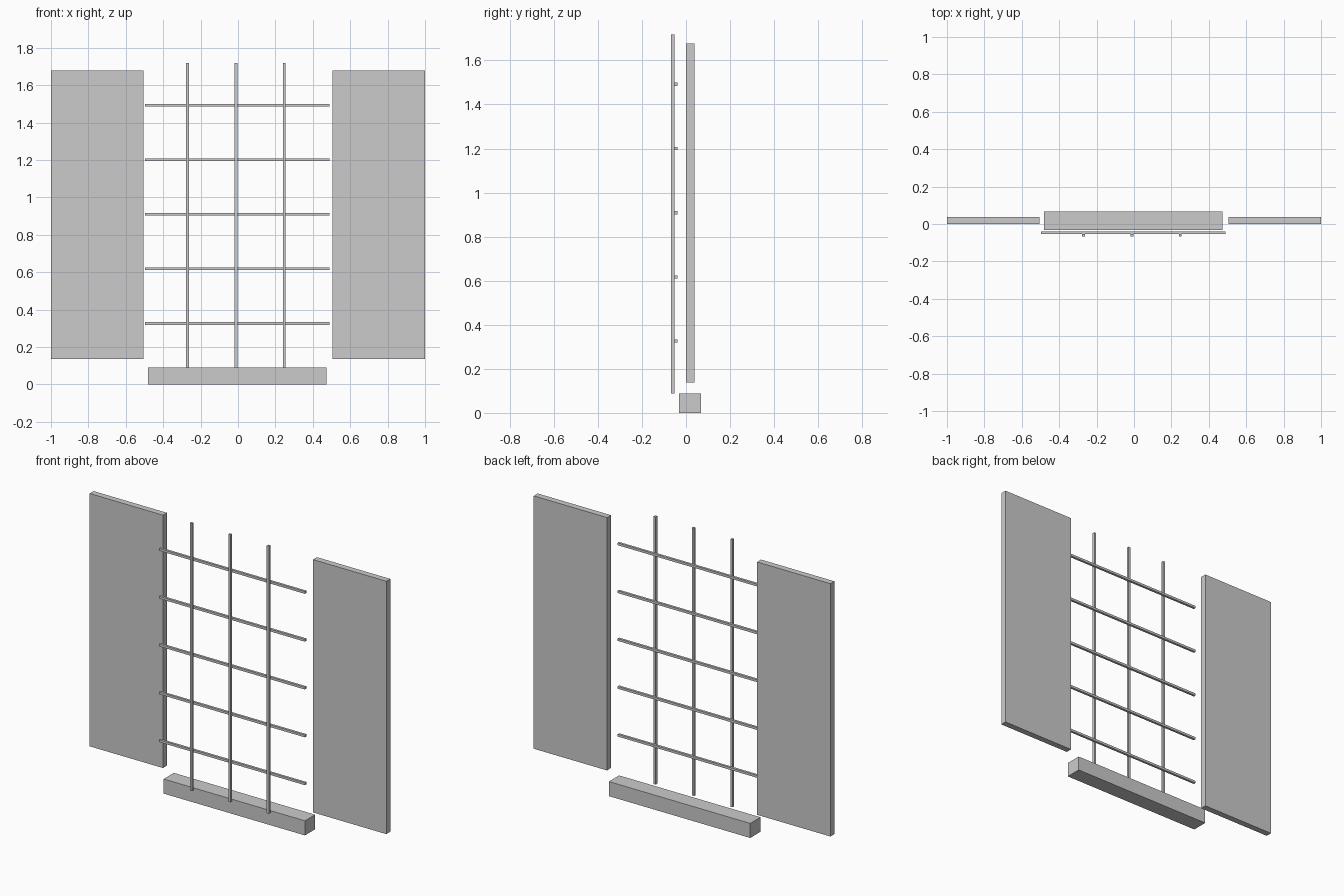
import bpy

if "Cube" in bpy.data.objects:
    bpy.data.objects.remove(bpy.data.objects["Cube"])


def box(name, x, y, z):
    """Axis-aligned box from (min, max) ranges."""
    bpy.ops.mesh.primitive_cube_add(size=1, location=[sum(r) / 2 for r in (x, y, z)])
    ob = bpy.context.object
    ob.name = name
    ob.scale = [r[1] - r[0] for r in (x, y, z)]
    bpy.ops.object.transform_apply(location=False, rotation=False, scale=True)
    return ob


BAR = 0.0145          # bar thickness
FRONT = -0.067        # front face of the grille

# Window sill
box("sill", (-0.48, 0.473), (-0.031, 0.067), (0, 0.089))

# Shutters either side of the opening
box("shutter_left", (-1, -0.506), (0, 0.038), (0.137, 1.678))
box("shutter_right", (0.506, 1), (0, 0.038), (0.137, 1.678))

# Upright bars in front
for i in range(3):
    x = -0.27 + i * 0.259
    box(f"upright_bar_{i + 1}", (x - BAR / 2, x + BAR / 2),
        (FRONT, FRONT + BAR), (0.087, 1.718))

# Cross bars behind the uprights
for i in range(5):
    z = 0.326 + i * 0.2915
    box(f"cross_bar_{i + 1}", (-0.496, 0.488),
        (FRONT + BAR - 0.001, FRONT + 2 * BAR - 0.001), (z - BAR / 2, z + BAR / 2))
